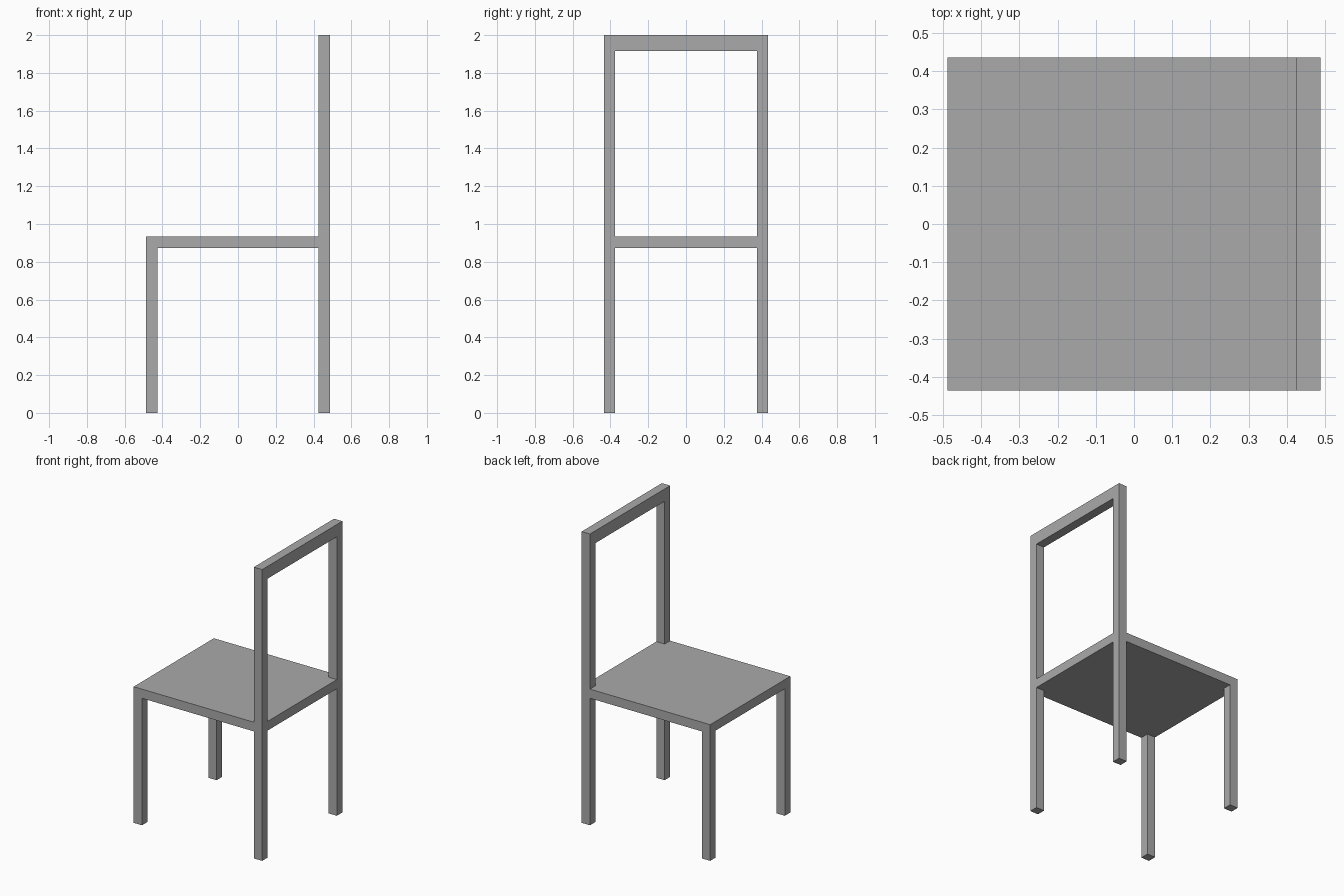
import bpy
import bmesh

# Remove the default object
cube = bpy.data.objects.get("Cube")
if cube:
    bpy.data.objects.remove(cube, do_unlink=True)

# Overall sizes
X, Y, TOP = 0.488, 0.435, 2.0
POST_X, POST_Y = 0.063, 0.06
SEAT_LOW, SEAT_HIGH = 0.872, 0.935
RAIL_LOW = 1.915

grey = bpy.data.materials.new("plain grey")
colour = (0.4, 0.4, 0.4, 1)
grey.use_nodes = True
grey.diffuse_color = colour
grey.node_tree.nodes["Principled BSDF"].inputs["Base Color"].default_value = colour


def prism(name, outline, low, high):
    """Extrude a flat outline upward from low to high."""
    bm = bmesh.new()
    face = bm.faces.new([bm.verts.new((x, y, low)) for x, y in outline])
    new = bmesh.ops.extrude_face_region(bm, geom=[face])["geom"]
    for v in new:
        if isinstance(v, bmesh.types.BMVert):
            v.co.z = high
    bmesh.ops.recalc_face_normals(bm, faces=bm.faces)
    mesh = bpy.data.meshes.new(name)
    bm.to_mesh(mesh)
    bm.free()
    mesh.materials.append(grey)
    obj = bpy.data.objects.new(name, mesh)
    bpy.context.collection.objects.link(obj)
    return obj


def box(name, x0, x1, y0, y1, low, high):
    return prism(name, [(x0, y0), (x1, y0), (x1, y1), (x0, y1)], low, high)


inner_x, inner_y = X - POST_X, Y - POST_Y

# Seat panel, notched around the two back posts
prism("seat", [(-X, -Y), (inner_x, -Y), (inner_x, -inner_y), (X, -inner_y),
               (X, inner_y), (inner_x, inner_y), (inner_x, Y), (-X, Y)],
      SEAT_LOW, SEAT_HIGH)

# Short legs under the seat and tall posts that carry the backrest
for side, s in (("near", -1), ("far", 1)):
    y0, y1 = sorted((s * inner_y, s * Y))
    box(f"short_leg_{side}", -X, -inner_x, y0, y1, 0, SEAT_LOW)
    box(f"back_post_{side}", inner_x, X, y0, y1, 0, TOP)

# Top rail between the posts
box("top_rail", inner_x, X, -inner_y, inner_y, RAIL_LOW, TOP)
